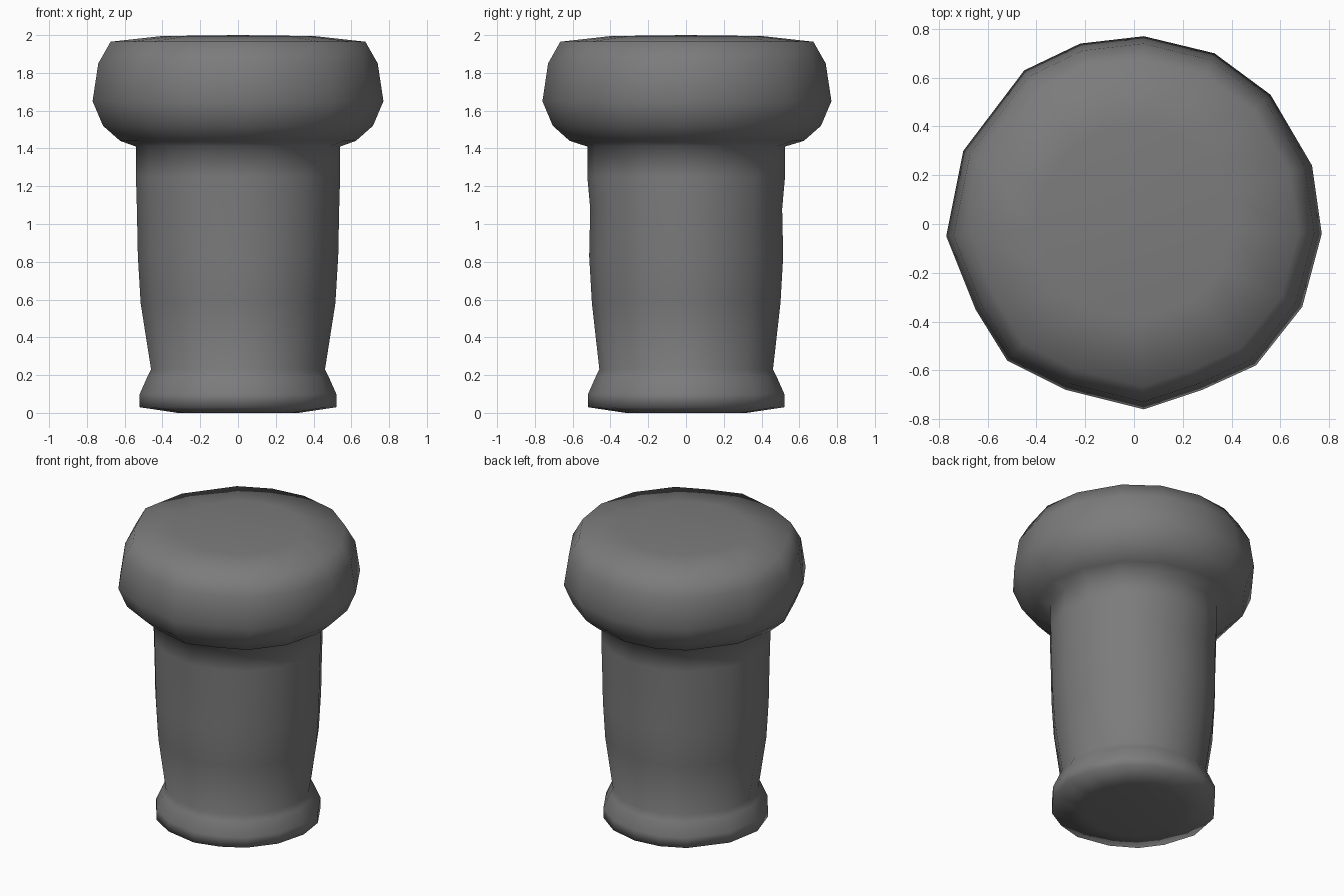
import bpy
import bmesh
from math import atan2, cos, sin, hypot

cube = bpy.data.objects.get("Cube")
if cube:
    bpy.data.objects.remove(cube)

# Slightly irregular hand-cut outline at the widest ring of the cap
OUTLINE = [(.77, -.04), (.73, .24), (.56, .53), (.33, .70), (.04, .77), (-.22, .74),
           (-.45, .63), (-.70, .30), (-.77, -.05), (-.65, -.35), (-.52, -.56),
           (-.28, -.68), (.04, -.76), (.28, -.68), (.50, -.58), (.69, -.34)]
CAP_RADIUS = .765

# Radius and height of each ring: flared foot, tapered shaft, rounded cap
FOOT = [(.32, 0), (.52, .03), (.52, .10), (.48, .19), (.46, .23)]
SHAFT = [(.515, .58), (.53, .83), (.535, 1.08), (.54, 1.25), (.54, 1.41)]
CAP = [(.62, 1.44), (.71, 1.52), (CAP_RADIUS, 1.65), (.735, 1.85), (.67, 1.965), (.40, 1.995)]


def add_ring(bm, radius, z, wobble, depth=1.0):
    """Ring following the outline; wobble sets how irregular it is."""
    ring = []
    for x, y in OUTLINE:
        angle = atan2(y, x)
        r = radius * (1 + wobble * (hypot(x, y) / CAP_RADIUS - 1))
        ring.append(bm.verts.new((r * cos(angle), depth * r * sin(angle), z)))
    return ring


def bridge(bm, low, high):
    count = len(low)
    for i in range(count):
        j = (i + 1) % count
        bm.faces.new((low[i], low[j], high[j], high[i]))


bm = bmesh.new()
rings = [add_ring(bm, r, z, .3) for r, z in FOOT]
rings += [add_ring(bm, r, z, .3, .97) for r, z in SHAFT]
rings += [add_ring(bm, r, z, 1) for r, z in CAP]
for low, high in zip(rings, rings[1:]):
    bridge(bm, low, high)

# Close the underside and the gently crowned top
bm.faces.new(list(reversed(rings[0])))
peak = bm.verts.new((0, 0, 2))
top = rings[-1]
for i, vert in enumerate(top):
    bm.faces.new((vert, top[(i + 1) % len(top)], peak))

# Shallow dents in the front and back of the shaft
for vert in rings[len(FOOT) + 2]:
    if abs(vert.co.y) > .4:
        vert.co.y *= .98

for face in bm.faces:
    face.smooth = True
mesh = bpy.data.meshes.new("capped_post")
bm.to_mesh(mesh)
bm.free()

post = bpy.data.objects.new("capped_post", mesh)
bpy.context.collection.objects.link(post)

# Plain grey
grey = bpy.data.materials.new("mid_grey")
grey.use_nodes = True
colour = (.2, .2, .2, 1)
grey.diffuse_color = colour
grey.node_tree.nodes["Principled BSDF"].inputs["Base Color"].default_value = colour
mesh.materials.append(grey)
